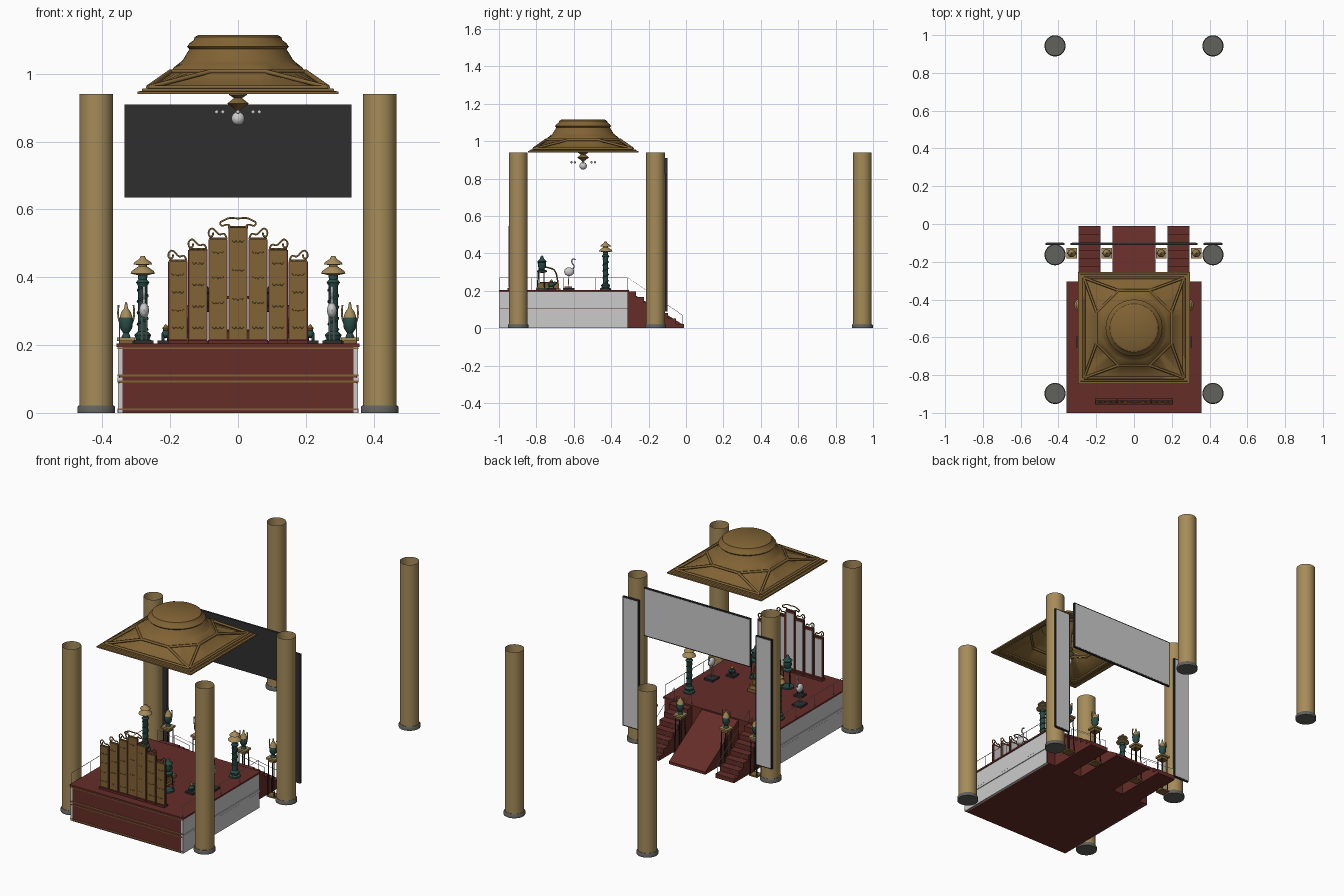
import bpy, bmesh, math
from mathutils import Vector

if "Cube" in bpy.data.objects:
    bpy.data.objects.remove(bpy.data.objects["Cube"])

def mat(name, c):
    m = bpy.data.materials.new(name)
    m.diffuse_color = (*c, 1)
    m.use_nodes = True
    m.node_tree.nodes["Principled BSDF"].inputs["Base Color"].default_value = m.diffuse_color
    return m

GOLD = mat("gold", (0.22, 0.125, 0.035))
PALE = mat("pale_gold", (0.38, 0.26, 0.10))
RED = mat("dark_red", (0.13, 0.026, 0.021))
GREEN = mat("bronze_green", (0.022, 0.075, 0.062))
DARK = mat("charcoal", (0.028, 0.028, 0.028))
STONE = mat("stone", (0.12, 0.12, 0.11))
GREY = None

def finish(name, bm, m, smooth=False):
    bmesh.ops.remove_doubles(bm, verts=bm.verts, dist=1e-5)
    bmesh.ops.recalc_face_normals(bm, faces=bm.faces)
    me = bpy.data.meshes.new(name)
    bm.to_mesh(me)
    bm.free()
    ob = bpy.data.objects.new(name, me)
    bpy.context.collection.objects.link(ob)
    if m:
        me.materials.append(m)
    if smooth:
        bpy.context.view_layer.objects.active = ob
        ob.select_set(True)
        bpy.ops.object.shade_smooth_by_angle(angle=math.radians(40))
        ob.select_set(False)
    return ob

def box(name, x0, x1, y0, y1, z0, z1, m=None):
    bm = bmesh.new()
    for v in bmesh.ops.create_cube(bm, size=1)["verts"]:
        v.co = ((x0 + x1) / 2 + v.co.x * (x1 - x0), (y0 + y1) / 2 + v.co.y * (y1 - y0),
                (z0 + z1) / 2 + v.co.z * (z1 - z0))
    return finish(name, bm, m)

def loft(name, rings, m, cap_end=False, smooth=True):
    bm = bmesh.new()
    rows = [[bm.verts.new(p) for p in r] for r in rings]
    n = len(rows[0])
    for a, b in zip(rows, rows[1:]):
        for i in range(n):
            bm.faces.new((a[i], a[(i + 1) % n], b[(i + 1) % n], b[i]))
    if cap_end:
        bm.faces.new(rows[-1])
    return finish(name, bm, m, smooth)

def lathe(name, profile, x, y, m, seg=16):
    return loft(name, [[(x + r * math.cos(2 * math.pi * i / seg), y + r * math.sin(2 * math.pi * i / seg), z)
                        for i in range(seg)] for r, z in profile], m)

def ball(name, c, r, m=None):
    bm = bmesh.new()
    bmesh.ops.create_uvsphere(bm, u_segments=14, v_segments=8, radius=1)
    for v in bm.verts:
        v.co = [c[i] + v.co[i] * r[i] for i in range(3)]
    return finish(name, bm, m, True)

def tube(name, paths, r, m=None, kind='POLY', res=1):
    cu = bpy.data.curves.new(name, 'CURVE')
    cu.dimensions, cu.bevel_depth, cu.bevel_resolution, cu.use_fill_caps = '3D', r, res, True
    cu.resolution_u = 4
    for pts in paths:
        sp = cu.splines.new(kind)
        sp.points.add(len(pts) - 1)
        for p, q in zip(sp.points, pts):
            p.co = (*q, 1)
        if kind == 'NURBS':
            sp.order_u, sp.use_endpoint_u = 3, True
    tmp = bpy.data.objects.new("tmp", cu)
    bpy.context.collection.objects.link(tmp)
    me = bpy.data.meshes.new_from_object(tmp.evaluated_get(bpy.context.evaluated_depsgraph_get()))
    bpy.data.objects.remove(tmp)
    ob = bpy.data.objects.new(name, me)
    bpy.context.collection.objects.link(ob)
    me.materials.clear()
    if m:
        me.materials.append(m)
    return ob

# Six hall columns: open tubes on stone bases
for s in (-1, 1):
    for y in (-0.897, -0.163, 0.943):
        lathe("hall_column", [(0.05, 0.02), (0.05, 0.94)], s * 0.418, y, PALE, 32)
        lathe("column_base", [(0, 0), (0.056, 0), (0.056, 0.016), (0.052, 0.022), (0, 0.022)], s * 0.418, y, STONE, 32)

# Platform: red core, grey sides, gold front bands
box("platform_core", -0.35, 0.35, -0.998, -0.31, 0, 0.195, RED)
box("platform_top", -0.358, 0.358, -1, -0.305, 0.195, 0.204, RED)
for z in (0.008, 0.09, 0.108, 0.188):
    box("front_band", -0.355, 0.355, -1, -0.997, z, z + 0.005, GOLD)
for s in (-1, 1):
    for z0, z1, w in ((0, 0.088, 0.354), (0.09, 0.105, 0.356), (0.107, 0.194, 0.354)):
        a, b = sorted((s * 0.34, s * w))
        box("platform_side", a, b, -0.9985, -0.312, z0, z1, GREY)

# Stairs and central ramp at the back
def slab(name, x0, x1, prof, m):
    bm = bmesh.new()
    f = bm.faces.new([bm.verts.new((x0, y, z)) for y, z in prof])
    for v in bmesh.ops.extrude_face_region(bm, geom=[f])["geom"]:
        if isinstance(v, bmesh.types.BMVert):
            v.co.x = x1
    return finish(name, bm, m)

N = 7
steps = [(-0.31, 0)]
for i in range(N):
    z = 0.2 * (N - i) / N - 0.005
    steps += [(-0.31 + 0.3 * i / N, z), (-0.31 + 0.3 * (i + 1) / N, z)]
steps.append((-0.01, 0))
for s in (-1, 1):
    slab("stairs", s * 0.178, s * 0.295, steps, RED)
slab("ramp", -0.114, 0.114, [(-0.31, 0), (-0.31, 0.2), (-0.01, 0.015), (-0.01, 0)], RED)

# Thin railings along the platform sides and stairs
for s in (-1, 1):
    x = s * 0.35
    paths = [[(x, -0.995, 0.27), (x, -0.315, 0.27)]]
    paths += [[(x, -0.995 + 0.17 * i, 0.2), (x, -0.995 + 0.17 * i, 0.27)] for i in range(5)]
    for x in (s * 0.292, s * 0.182):
        paths.append([(x, -0.31, 0.2), (x, -0.31, 0.27), (x, -0.02, 0.07), (x, -0.02, 0.02)])
    tube("railing", paths, 0.0015)

# Square-to-round caisson canopy
CY, SEG = -0.55, 48
def ring(shape, h, z):
    out = []
    for i in range(SEG):
        a = 2 * math.pi * i / SEG
        step = {4: math.pi / 2, 8: math.pi / 4}.get(shape)
        d = h if step is None else h / math.cos((a + step / 2) % step - step / 2)
        out.append((d * math.cos(a), CY + d * math.sin(a), z))
    return out

loft("canopy", [ring(*r) for r in ((4, 0.268, 0.94), (4, 0.296, 0.94), (4, 0.296, 0.948), (4, 0.284, 0.949), (4, 0.282, 0.956),
     (4, 0.262, 0.957), (8, 0.198, 1.005), (8, 0.19, 1.018), (0, 0.175, 1.03), (0, 0.163, 1.04),
     (0, 0.143, 1.073), (0, 0.15, 1.08), (0, 0.143, 1.09), (0, 0.13, 1.1), (0, 0.128, 1.108), (0, 0.116, 1.115))], GOLD, True)
octo = [Vector((0.214 * math.cos(a), CY + 0.214 * math.sin(a), 1.007)) for a in
        [math.pi / 8 + i * math.pi / 4 for i in range(8)]]
corners = [(0.265 * sx, CY + 0.265 * sy, 0.96) for sx, sy in ((1, 1), (-1, 1), (-1, -1), (1, -1))]
beams = [[octo[i], octo[(i + 1) % 8]] for i in range(8)]
beams += [[corners[i], octo[2 * i + k]] for i in range(4) for k in (0, 1)]
beams += [[corners[i], corners[(i + 1) % 4]] for i in range(4)]
tube("canopy_beams", beams, 0.007, GOLD)

# Hanging pendant under the canopy
lathe("pendant_boss", [(0.1, 1.11), (0.05, 1.08), (0.02, 1.04), (0.015, 0.96), (0.027, 0.938), (0.012, 0.928),
                       (0.032, 0.912), (0.02, 0.904), (0.008, 0.895), (0, 0.885)], 0, CY, GOLD, 24)
ball("pendant_pearl", (0, CY, 0.868), (0.02,) * 3)
for i in range(8):
    a = math.pi / 4 * i
    ball("pendant_bead", (0.063 * math.cos(a), CY + 0.063 * math.sin(a), 0.887), (0.006,) * 3)

# Display boards: dark case with pale screen at the back
for x, w, z0, z1 in ((0, 0.335, 0.635, 0.91), (-0.418, 0.05, 0.09, 0.825), (0.418, 0.05, 0.09, 0.825)):
    box("board_case", x - w, x + w, -0.111, -0.1, z0, z1, DARK)
    box("board_screen", x - w + 0.006, x + w - 0.006, -0.101, -0.099, z0 + 0.006, z1 - 0.006, GREY)

# Seven-leaf folding screen
for i in range(-3, 4):
    x, top = i * 0.0592, (0.545, 0.512, 0.48, 0.447)[abs(i)]
    box("screen_frame", x - 0.0285, x + 0.0285, -0.945, -0.935, 0.205, top, RED)
    box("screen_front", x - 0.025, x + 0.025, -0.949, -0.944, 0.218, top + 0.001, GOLD)
    box("screen_back", x - 0.021, x + 0.021, -0.936, -0.933, 0.225, top - 0.01, GREY)
    box("screen_foot", x - 0.029, x + 0.029, -0.955, -0.925, 0.203, 0.215, RED)
    waves = [[(x - 0.017 + 0.0057 * k, -0.949, 0.25 + j * (top - 0.29) / 3 + 0.004 * (-1) ** k) for k in range(7)]
             for j in range(4)]
    tube("screen_relief", waves, 0.0012, GOLD, 'NURBS')
    if i:
        s = 1 if i > 0 else -1
        pts = [(-0.026, 0), (-0.022, 0.02), (-0.005, 0.012), (0.005, 0.022), (0.016, 0.034), (0.028, 0.026),
               (0.027, 0.008), (0.014, 0.008), (0.014, 0.02)]
        tube("screen_scroll", [[(x + s * u, -0.942, top + v) for u, v in pts],
                               [(x - 0.026, -0.942, top + 0.003), (x + 0.026, -0.942, top + 0.003)]], 0.003, GOLD, 'NURBS')
crest = [(0, 0.028), (0.025, 0.032), (0.042, 0.022), (0.055, 0.017), (0.048, 0.004), (0.034, 0.012), (0.02, 0.005), (0.028, -0.002)]
tube("screen_crest", [[(s * u, -0.942, 0.545 + v) for u, v in crest] for s in (-1, 1)]
     + [[(-0.03, -0.942, 0.549), (0.03, -0.942, 0.549)]], 0.003, GOLD, 'NURBS')

# Throne and footstool
box("throne_base", -0.07, 0.07, -0.8, -0.67, 0.204, 0.213, GOLD)
box("throne_seat_body", -0.06, 0.06, -0.79, -0.68, 0.213, 0.24, GOLD)
box("throne_cushion", -0.052, 0.052, -0.78, -0.686, 0.24, 0.246, RED)
arm = [(0.058, -0.685, 0.24), (0.06, -0.69, 0.31), (0.06, -0.74, 0.325), (0.05, -0.785, 0.335), (0, -0.79, 0.35)]
tube("throne_arms", [[(s * x, y, z) for x, y, z in arm] for s in (-1, 1)], 0.004, GOLD, 'NURBS')
tube("throne_back_posts", [[(x, -0.785, 0.24), (x, -0.785, 0.338)] for x in (-0.045, -0.015, 0.015, 0.045)], 0.003, GOLD)
box("footstool", -0.04, 0.04, -0.65, -0.61, 0.204, 0.222, GOLD)

for s in (-1, 1):
    # Tall vessels on three legs beside the throne
    x, y = s * 0.1, -0.77
    lathe("tall_vessel", [(0, 0.295), (0.026, 0.3), (0.026, 0.308), (0.012, 0.314), (0.022, 0.33), (0.02, 0.352),
                          (0.026, 0.357), (0.012, 0.37), (0.006, 0.385), (0, 0.39)], x, y, GREEN)
    legs = [(math.cos(a), math.sin(a)) for a in (0.5, 2.6, 4.7)]
    tube("tall_vessel_legs", [[(x + 0.02 * c, y + 0.02 * d, 0.3), (x + 0.026 * c, y + 0.026 * d, 0.207)] for c, d in legs], 0.003, GREEN)
    lathe("tall_vessel_base", [(0, 0.204), (0.033, 0.204), (0.033, 0.212), (0, 0.212)], x, y, GREEN)
    # Small beast bearing a vase
    x, y = s * 0.213, -0.72
    box("beast_base", x - 0.024, x + 0.024, y - 0.024, y + 0.024, 0.204, 0.214, DARK)
    ball("beast_body", (x, y, 0.232), (0.013, 0.02, 0.012), GREEN)
    ball("beast_head", (x, y + 0.018, 0.24), (0.009, 0.009, 0.009), GREEN)
    tube("beast_legs", [[(x + a, y + b, 0.21), (x + a, y + b, 0.232)] for a in (-0.008, 0.008) for b in (-0.012, 0.012)], 0.004, GREEN)
    lathe("beast_vase", [(0.005, 0.24), (0.01, 0.25), (0.004, 0.258), (0, 0.262)], x, y, GOLD)
    # Standing crane
    x, y = s * 0.277, -0.625
    box("crane_base", x - 0.028, x + 0.028, y - 0.03, y + 0.03, 0.204, 0.214, DARK)
    ball("crane_body", (x, y, 0.302), (0.015, 0.027, 0.023))
    tube("crane_neck", [[(x, y + 0.015, 0.31), (x, y + 0.033, 0.33), (x, y + 0.012, 0.35), (x, y + 0.018, 0.376),
                         (x, y + 0.034, 0.366)]], 0.004, GREY, 'NURBS')
    tube("crane_legs", [[(x + a, y, 0.29), (x + a, y - 0.004, 0.25), (x + a, y, 0.21)] for a in (-0.006, 0.006)], 0.0025)
    # Lamp pillar with spiral relief and double roof
    x, y = s * 0.281, -0.43
    lathe("lamp_pillar", [(0, 0.204), (0.03, 0.204), (0.03, 0.212), (0.02, 0.217), (0.025, 0.23), (0.014, 0.24),
                          (0.014, 0.375), (0.02, 0.385), (0.013, 0.393), (0.014, 0.41)], x, y, GREEN)
    tube("lamp_spiral", [[(x + 0.015 * math.cos(t * 0.6), y + 0.015 * math.sin(t * 0.6), 0.245 + t * 0.0032)
                          for t in range(40)]], 0.003, GREEN)
    lathe("lamp_roof", [(0.01, 0.405), (0.036, 0.411), (0.033, 0.418), (0.013, 0.432), (0.013, 0.436), (0.028, 0.438),
                        (0.025, 0.444), (0.01, 0.454), (0.006, 0.462), (0, 0.463)], x, y, PALE, 12)
    # Incense burners on leggy stands beside the stairs
    for bx in (0.144, 0.33):
        x, y = s * bx, -0.155
        box("burner_tray", x - 0.027, x + 0.027, y - 0.027, y + 0.027, 0.212, 0.222, PALE)
        box("burner_apron", x - 0.02, x + 0.02, y - 0.02, y + 0.02, 0.198, 0.212, GOLD)
        tube("burner_stand_legs", [[(x + a, y + b, 0.2), (x + a * 1.2, y + b * 1.2, 0.003)]
                                   for a in (-0.017, 0.017) for b in (-0.017, 0.017)], 0.003, DARK)
        box("burner_stand_foot", x - 0.025, x + 0.025, y - 0.025, y + 0.025, 0, 0.008, GOLD)
        lathe("burner_pot", [(0, 0.222), (0.014, 0.222), (0.008, 0.235), (0.018, 0.25), (0.021, 0.275), (0.018, 0.282), (0, 0.283)], x, y, GREEN)
        lathe("burner_lid", [(0.019, 0.281), (0.014, 0.297), (0.006, 0.308), (0.003, 0.325), (0, 0.327)], x, y, PALE, 12)
        tube("burner_ears", [[(x + 0.017 * e, y, 0.265), (x + 0.027 * e, y, 0.28), (x + 0.022 * e, y, 0.318)] for e in (-1, 1)],
             0.003, PALE, 'NURBS')
